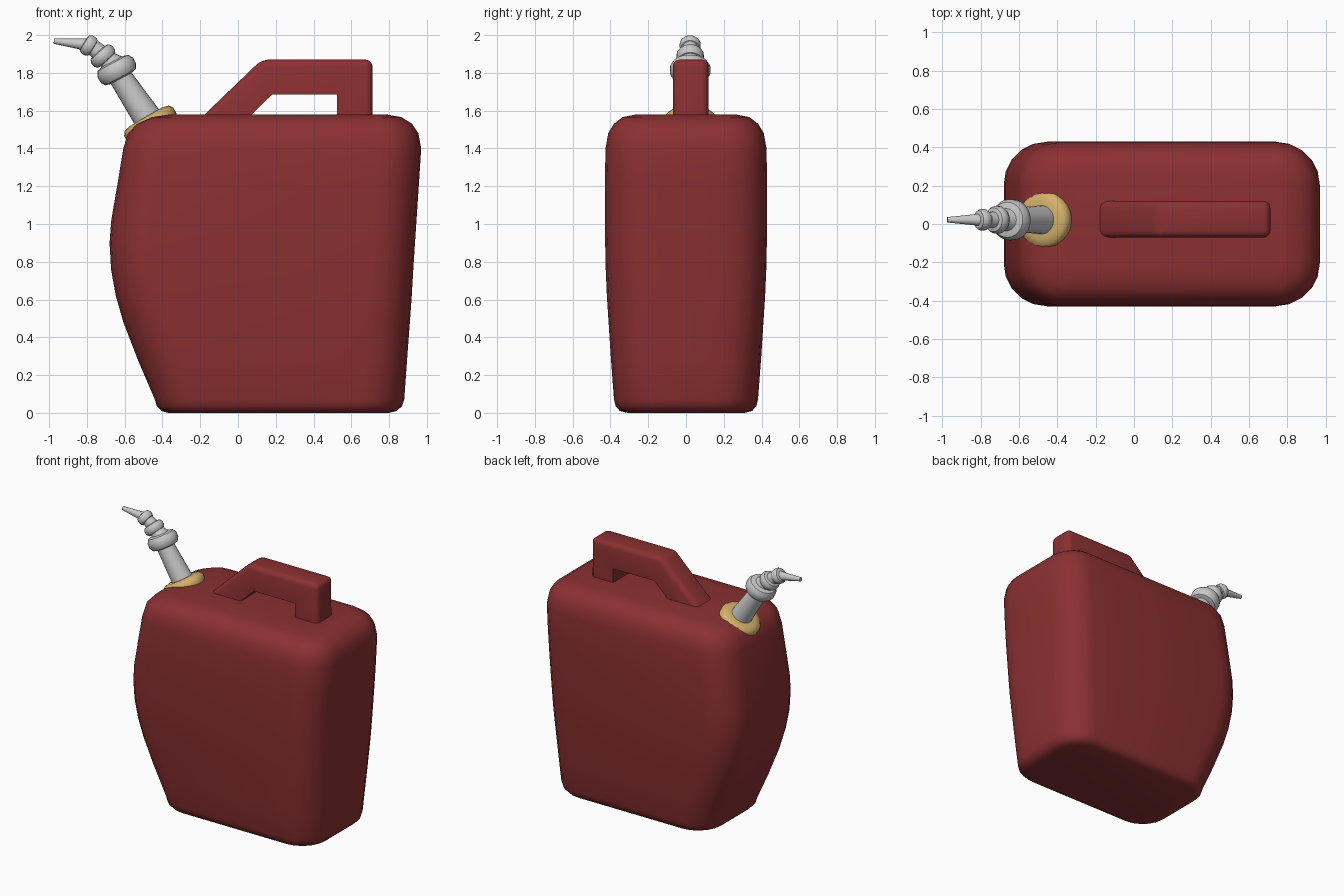
import bpy, bmesh, math
from mathutils import Vector

if "Cube" in bpy.data.objects:
    bpy.data.objects.remove(bpy.data.objects["Cube"])


def material(name, rgb):
    m = bpy.data.materials.new(name)
    m.diffuse_color = (*rgb, 1)
    m.use_nodes = True
    m.node_tree.nodes["Principled BSDF"].inputs["Base Color"].default_value = m.diffuse_color
    return m


RED = material("dark red plastic", (0.26, 0.03, 0.032))
TAN = material("tan plastic", (0.66, 0.44, 0.15))
GREY = material("light grey plastic", (0.58, 0.58, 0.58))


def finish(bm, name, mat, angle=40):
    bmesh.ops.recalc_face_normals(bm, faces=bm.faces)
    mesh = bpy.data.meshes.new(name)
    bm.to_mesh(mesh)
    bm.free()
    mesh.materials.append(mat)
    ob = bpy.data.objects.new(name, mesh)
    bpy.context.collection.objects.link(ob)
    bpy.ops.object.select_all(action='DESELECT')
    ob.select_set(True)
    bpy.context.view_layer.objects.active = ob
    bpy.ops.object.shade_smooth_by_angle(angle=math.radians(angle))
    return ob


def loft(rings, name, mat, angle=40):
    bm = bmesh.new()
    loops = [[bm.verts.new(p) for p in ring] for ring in rings]
    n = len(loops[0])
    for a, b in zip(loops, loops[1:]):
        for i in range(n):
            j = (i + 1) % n
            bm.faces.new((a[i], a[j], b[j], b[i]))
    bm.faces.new(loops[0][::-1])
    bm.faces.new(loops[-1])
    return finish(bm, name, mat, angle)


def rounded_rect(z, x0, x1, y, r, seg=5):
    pts = []
    corners = [(x1 - r, y - r), (x0 + r, y - r), (x0 + r, r - y), (x1 - r, r - y)]
    for k, (cx, cy) in enumerate(corners):
        for i in range(seg + 1):
            t = math.pi / 2 * (k + i / seg)
            pts.append((cx + r * math.cos(t), cy + r * math.sin(t), z))
    return pts


# Can body: height, left x, right x, half depth, corner radius
SECTIONS = [
    (0.0, -0.37, 0.80, 0.31, 0.15), (0.01, -0.405, 0.84, 0.35, 0.19),
    (0.035, -0.43, 0.868, 0.372, 0.21), (0.07, -0.44, 0.88, 0.381, 0.22),
    (0.28, -0.53, 0.895, 0.397, 0.22), (0.48, -0.607, 0.91, 0.41, 0.22),
    (0.62, -0.647, 0.92, 0.419, 0.22), (0.76, -0.672, 0.928, 0.425, 0.22),
    (0.90, -0.68, 0.937, 0.428, 0.22), (1.02, -0.671, 0.945, 0.43, 0.22),
    (1.2, -0.64, 0.957, 0.43, 0.22), (1.40, -0.607, 0.97, 0.426, 0.22),
    (1.48, -0.583, 0.955, 0.412, 0.21), (1.53, -0.535, 0.922, 0.382, 0.18),
    (1.566, -0.455, 0.865, 0.335, 0.14), (1.58, -0.36, 0.785, 0.265, 0.09),
]
loft([rounded_rect(*s) for s in SECTIONS], "can_body", RED)

# Handle: outline in the xz plane, extruded along y, outer edges rounded
OUTLINE = [(-0.26, 1.50), (0.125, 1.87), (0.712, 1.87), (0.712, 1.50),
           (0.525, 1.50), (0.525, 1.685), (0.18, 1.685), (-0.01, 1.50)]
Y0, Y1 = -0.07, 0.12
bm = bmesh.new()
front = bm.faces.new([bm.verts.new((x, Y0, z)) for x, z in OUTLINE])
ext = bmesh.ops.extrude_face_region(bm, geom=[front])
for v in ext["geom"]:
    if isinstance(v, bmesh.types.BMVert):
        v.co.y = Y1


def is_outer(e):
    # edges along the outside of the arch, plus its two upper corners
    return all(any(abs(v.co.x - x) + abs(v.co.z - z) < 1e-4 for x, z in OUTLINE[:4])
               for v in e.verts) and not all(v.co.z < 1.51 for v in e.verts)


bmesh.ops.bevel(bm, geom=[e for e in bm.edges if is_outer(e)], offset=0.035,
                segments=3, profile=0.5, affect='EDGES')
finish(bm, "handle", RED)

YC = 0.022  # spout centre line


def lathe(name, mat, centre, axis, profile, seg=24):
    """Revolve (radius, distance) pairs around an axis lying in the xz plane."""
    d = Vector((axis[0], 0, axis[1])).normalized()
    u, w = Vector((0, 1, 0)), d.cross(Vector((0, 1, 0)))
    c = Vector((centre[0], YC, centre[1]))
    rings = []
    for r, h in profile:
        rings.append([c + d * h + (u * math.cos(t) + w * math.sin(t)) * r
                      for t in [2 * math.pi * i / seg for i in range(seg)]])
    return loft(rings, name, mat)


def bead(r, h):
    return [(r * 0.6, -h), (r * 0.86, -h * 0.85), (r, -h * 0.35),
            (r, h * 0.35), (r * 0.86, h * 0.85), (r * 0.6, h)]


# Collar on the sloping shoulder
lathe("spout_collar", TAN, (-0.468, 1.533), (-0.50, 0.86),
      [(0.14, -0.06), (0.15, -0.02), (0.15, 0.01), (0.135, 0.03), (0.10, 0.04)])
# Spout tube and beads
lathe("spout_tube", GREY, (-0.465, 1.54), (-0.55, 0.83),
      [(0.077, 0), (0.074, 0.06), (0.06, 0.32)])
lathe("large_bead", GREY, (-0.642, 1.815), (-0.47, 0.88), bead(0.107, 0.05))
lathe("middle_neck", GREY, (-0.65, 1.83), (-0.72, 0.69),
      [(0.07, 0), (0.05, 0.06), (0.038, 0.16)])
lathe("middle_bead", GREY, (-0.715, 1.889), (-0.66, 0.75), bead(0.072, 0.034))
lathe("upper_neck", GREY, (-0.715, 1.89), (-0.8, 0.6), [(0.045, 0), (0.035, 0.10)])
lathe("small_bead", GREY, (-0.79, 1.945), (-0.84, 0.54), bead(0.056, 0.03))
# Nozzle tip
lathe("nozzle_tip", GREY, (-0.79, 1.948), (-0.99, 0.11),
      [(0.036, 0), (0.028, 0.05), (0.014, 0.186)])
